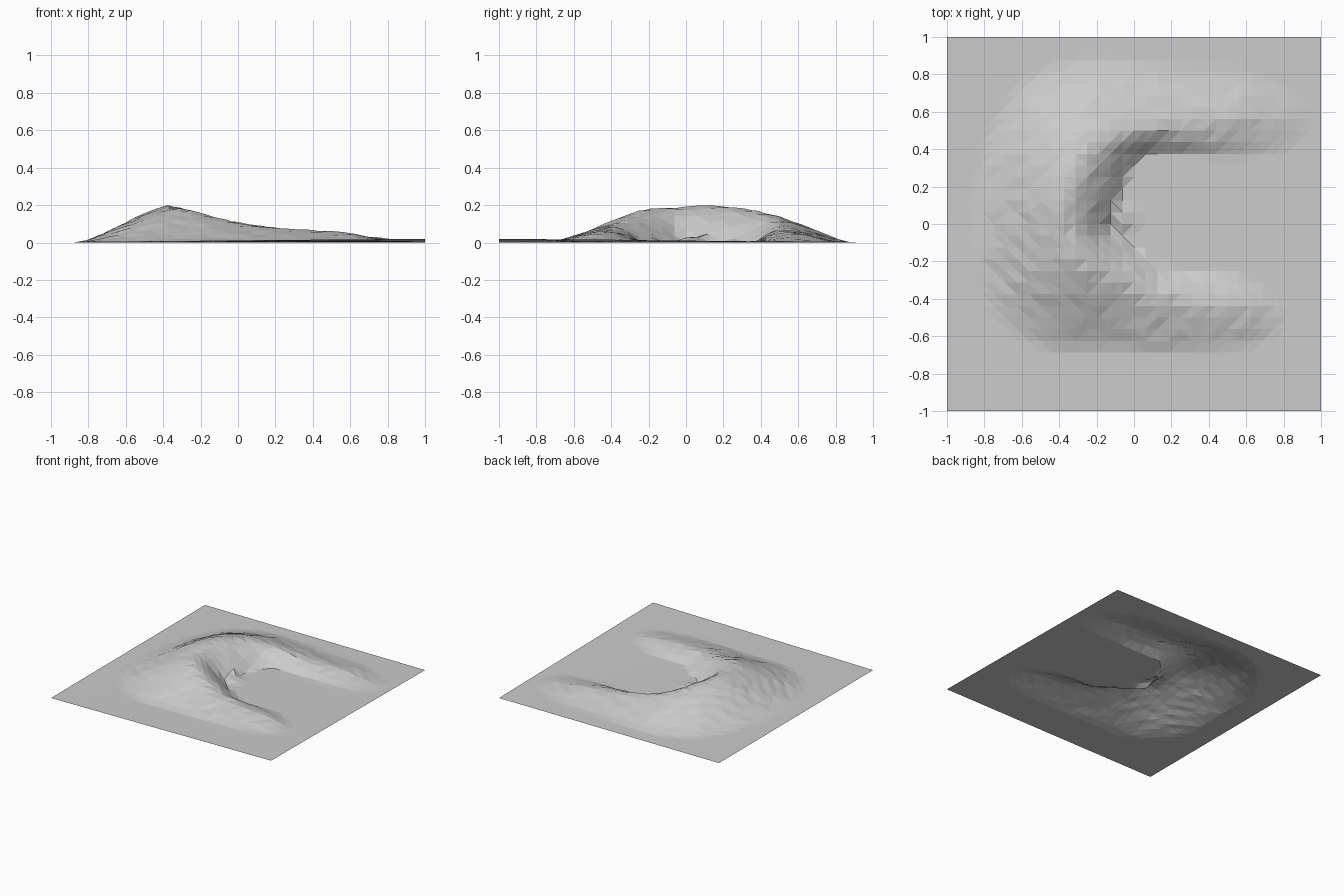
import bpy, bmesh, math, random
from mathutils import Vector
from mathutils.bvhtree import BVHTree

if "Cube" in bpy.data.objects:
    bpy.data.objects.remove(bpy.data.objects["Cube"])

random.seed(4)

# Cross-sections along the crescent, north horn round to south horn:
# windward foot x,y | crest x,y,height | lee foot x,y
SECTIONS = [
    (0.95, 0.68, 0.92, 0.56, 0.005, 0.92, 0.36),
    (0.60, 0.83, 0.60, 0.57, 0.045, 0.55, 0.35),
    (0.30, 0.84, 0.30, 0.53, 0.070, 0.33, 0.37),
    (0.00, 0.87, 0.02, 0.50, 0.105, 0.10, 0.39),
    (-0.30, 0.88, -0.18, 0.45, 0.150, 0.01, 0.34),
    (-0.60, 0.75, -0.31, 0.30, 0.185, -0.04, 0.25),
    (-0.78, 0.45, -0.36, 0.18, 0.198, -0.07, 0.15),
    (-0.85, 0.10, -0.38, 0.06, 0.198, -0.10, 0.06),
    (-0.85, -0.20, -0.34, -0.08, 0.188, -0.12, -0.03),
    (-0.75, -0.48, -0.28, -0.22, 0.180, -0.03, -0.10),
    (-0.50, -0.68, -0.15, -0.30, 0.145, 0.08, -0.17),
    (-0.15, -0.72, 0.03, -0.38, 0.100, 0.20, -0.24),
    (0.20, -0.75, 0.30, -0.43, 0.075, 0.40, -0.25),
    (0.50, -0.77, 0.55, -0.45, 0.055, 0.60, -0.27),
    (0.80, -0.70, 0.76, -0.50, 0.020, 0.78, -0.36),
]


def section_at(t):
    """Smooth (Catmull-Rom) section between the listed ones."""
    last = len(SECTIONS) - 1
    i = min(int(t), last - 1)
    f = t - i
    a, b, c, d = (SECTIONS[max(0, min(last, i + k))] for k in (-1, 0, 1, 2))
    return [0.5 * (2 * q + (r - p) * f + (2 * p - 5 * q + 4 * r - s) * f * f
                   + (3 * q - p - 3 * r + s) * f ** 3)
            for p, q, r, s in zip(a, b, c, d)]


def section_points(s, n=10):
    """Soft windward slope up to the crest, then a steep-footed lee face."""
    foot, crest, lee = Vector(s[0:2]), Vector(s[2:4]), Vector(s[5:7])
    h = max(s[4], 0)
    pts = []
    for k in range(n + 1):
        f = k / n
        p = foot.lerp(crest, f)
        pts.append((p.x, p.y, h * (0.5 * f + 0.5 * f * f * (3 - 2 * f))))
    for k in range(1, n + 1):
        f = k / n
        p = crest.lerp(lee, f)
        pts.append((p.x, p.y, h * (1 - f ** 1.6)))
    return pts


# Fine loft of the dune, only used to read heights from
rows = [section_points(section_at(i / 6)) for i in range((len(SECTIONS) - 1) * 6 + 1)]
m = len(rows[0])
loft_verts = [Vector(p) for r in rows for p in r]
loft_faces = []
for i in range(len(rows) - 1):
    for j in range(m - 1):
        a = i * m + j
        loft_faces += [(a, a + 1, a + m + 1), (a, a + m + 1, a + m)]
loft = BVHTree.FromPolygons(loft_verts, loft_faces)


def height(x, y):
    ground = 0.02 * (x + 1) / 2 * (1 - y) / 2
    hit = loft.ray_cast(Vector((x + 1e-5, y + 1e-5, 2)), Vector((0, 0, -1)))[0]
    z = hit.z if hit else 0
    # small heap of slipped sand at the lee foot
    z = max(z, 0.035 * math.exp(-((x + 0.05) ** 2 + (y - 0.03) ** 2) / 0.003))
    if 0.02 < z < 0.17:
        z += random.uniform(-0.004, 0.004)
    return max(z, ground)


# Low-poly sand sheet with the dune raised out of it
N = 32
bm = bmesh.new()
grid = [[bm.verts.new((x, y, height(x, y)))
         for x in (-1 + 2 * i / N for i in range(N + 1))]
        for y in (-1 + 2 * j / N for j in range(N + 1))]
for j in range(N):
    for i in range(N):
        a, b = grid[j][i], grid[j][i + 1]
        c, d = grid[j + 1][i + 1], grid[j + 1][i]
        if abs(a.co.z - c.co.z) < abs(b.co.z - d.co.z):
            bm.faces.new((a, b, c))
            bm.faces.new((a, c, d))
        else:
            bm.faces.new((a, b, d))
            bm.faces.new((b, c, d))
mesh = bpy.data.meshes.new("sand_dune")
bm.to_mesh(mesh)
bm.free()

sand = bpy.data.materials.new("light_grey_sand")
sand.diffuse_color = (0.6, 0.6, 0.6, 1)
sand.use_nodes = True
sand.node_tree.nodes["Principled BSDF"].inputs["Base Color"].default_value = sand.diffuse_color
mesh.materials.append(sand)
dune = bpy.data.objects.new("sand_dune", mesh)
bpy.context.collection.objects.link(dune)
